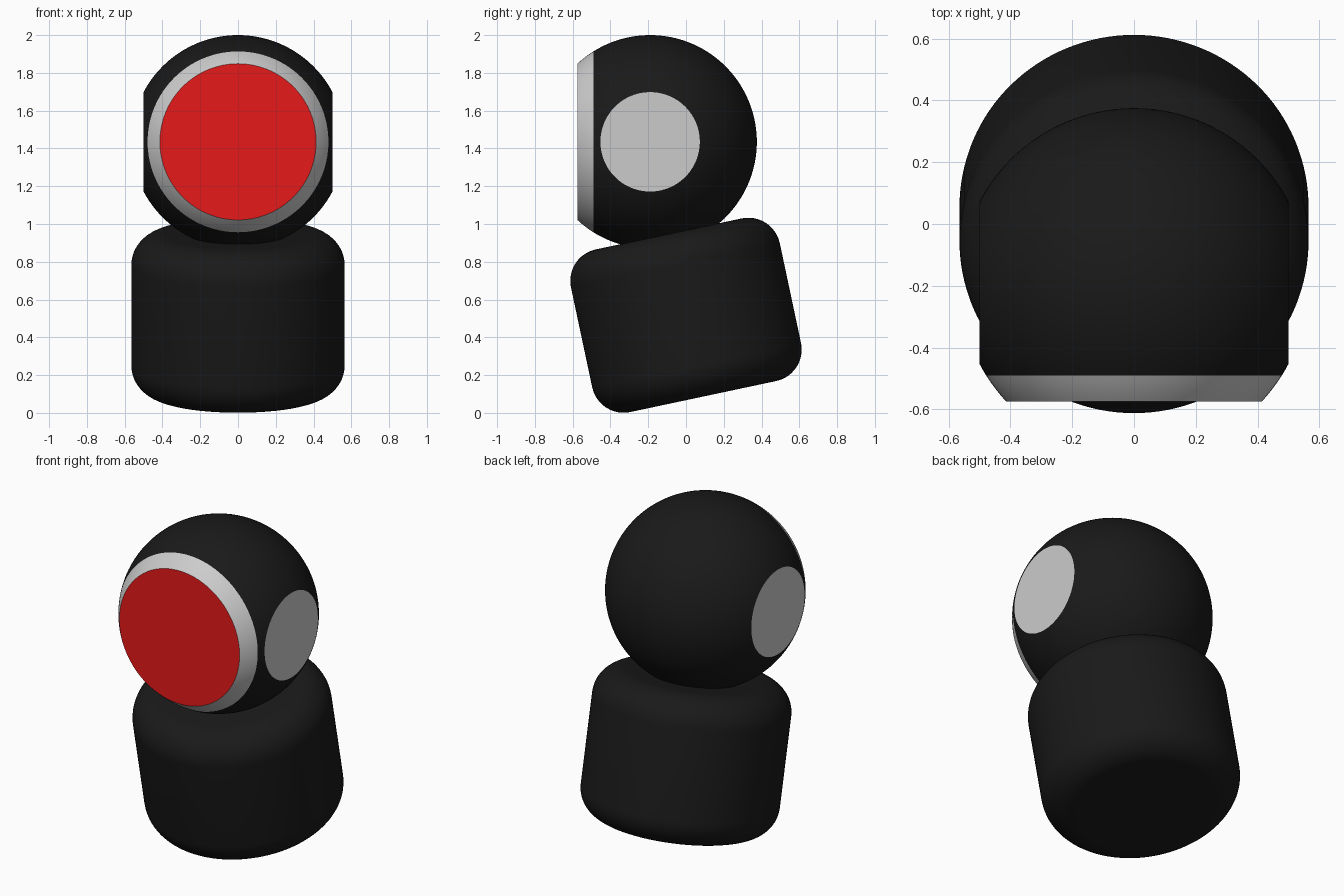
import bpy
import bmesh
from math import sin, cos, acos, pi, radians, sqrt

if "Cube" in bpy.data.objects:
    bpy.data.objects.remove(bpy.data.objects["Cube"])

R = 0.565                      # head sphere radius
HEAD = (0, -0.19, 1.435)       # head centre
FACE, RIM, EAR = 0.385, 0.30, 0.50   # distances of the flat cuts from the centre
SEG = 128


def material(name, rgb):
    m = bpy.data.materials.new(name)
    m.diffuse_color = (*rgb, 1)
    m.use_nodes = True
    m.node_tree.nodes["Principled BSDF"].inputs["Base Color"].default_value = m.diffuse_color
    return m


def arc(cx, cz, r, a0, a1, n):
    """Points on a circle, angles in radians from the +radius axis."""
    return [(cx + r * cos(a0 + (a1 - a0) * i / n),
             cz + r * sin(a0 + (a1 - a0) * i / n)) for i in range(n + 1)]


def lathe(name, profile, loc, rot, mat=None, cuts=()):
    """Revolve (radius, height) points about local z, then trim by planes."""
    bm = bmesh.new()
    rings = [[bm.verts.new((r * cos(2 * pi * j / SEG), r * sin(2 * pi * j / SEG), z))
              for j in range(SEG)] for r, z in profile]
    for a, b in zip(rings, rings[1:]):
        for j in range(SEG):
            k = (j + 1) % SEG
            bm.faces.new((a[j], a[k], b[k], b[j]))
    bmesh.ops.remove_doubles(bm, verts=bm.verts, dist=1e-5)
    for co, no in cuts:
        bmesh.ops.bisect_plane(bm, geom=bm.verts[:] + bm.edges[:] + bm.faces[:],
                               plane_co=co, plane_no=no, clear_outer=True)
    me = bpy.data.meshes.new(name)
    bm.to_mesh(me)
    bm.free()
    ob = bpy.data.objects.new(name, me)
    bpy.context.collection.objects.link(ob)
    ob.location, ob.rotation_euler = loc, rot
    if mat:
        me.materials.append(mat)
    bpy.ops.object.select_all(action='DESELECT')
    ob.select_set(True)
    bpy.context.view_layer.objects.active = ob
    bpy.ops.object.shade_smooth_by_angle(angle=radians(30))
    return ob


black = material("black", (0.01, 0.01, 0.01))
red = material("red", (0.8, 0.01, 0.01))

# Body: rounded cylinder leaning forward
br, bh, f = 0.565, 0.44, 0.17
body = ([(0, -bh)] + arc(br - f, -bh + f, f, -pi / 2, 0, 12)
        + arc(br - f, bh - f, f, 0, pi / 2, 12) + [(0, bh)])
lathe("body", body, (0, 0, 0.517), (radians(12), 0, 0), black)

# Head parts share one sphere whose local z faces the front
front = (pi / 2, 0, 0)
rim_a, face_a = pi / 2 - acos(RIM / R), pi / 2 - acos(FACE / R)
lathe("head", arc(0, 0, R, -pi / 2, rim_a, 56), HEAD, front, black,
      [((s * EAR, 0, 0), (s, 0, 0)) for s in (-1, 1)])
lathe("face_rim", arc(0, 0, R, rim_a, face_a, 6), HEAD, front)
lathe("face_plate", [(sqrt(R * R - FACE * FACE), FACE), (0, FACE)], HEAD, front, red)

# Flat side discs closing the trimmed sphere
ear_r = sqrt(R * R - EAR * EAR)
for side, s in (("left", -1), ("right", 1)):
    lathe(side + "_side_disc", [(ear_r, EAR), (0, EAR)], HEAD, (0, s * pi / 2, 0))
